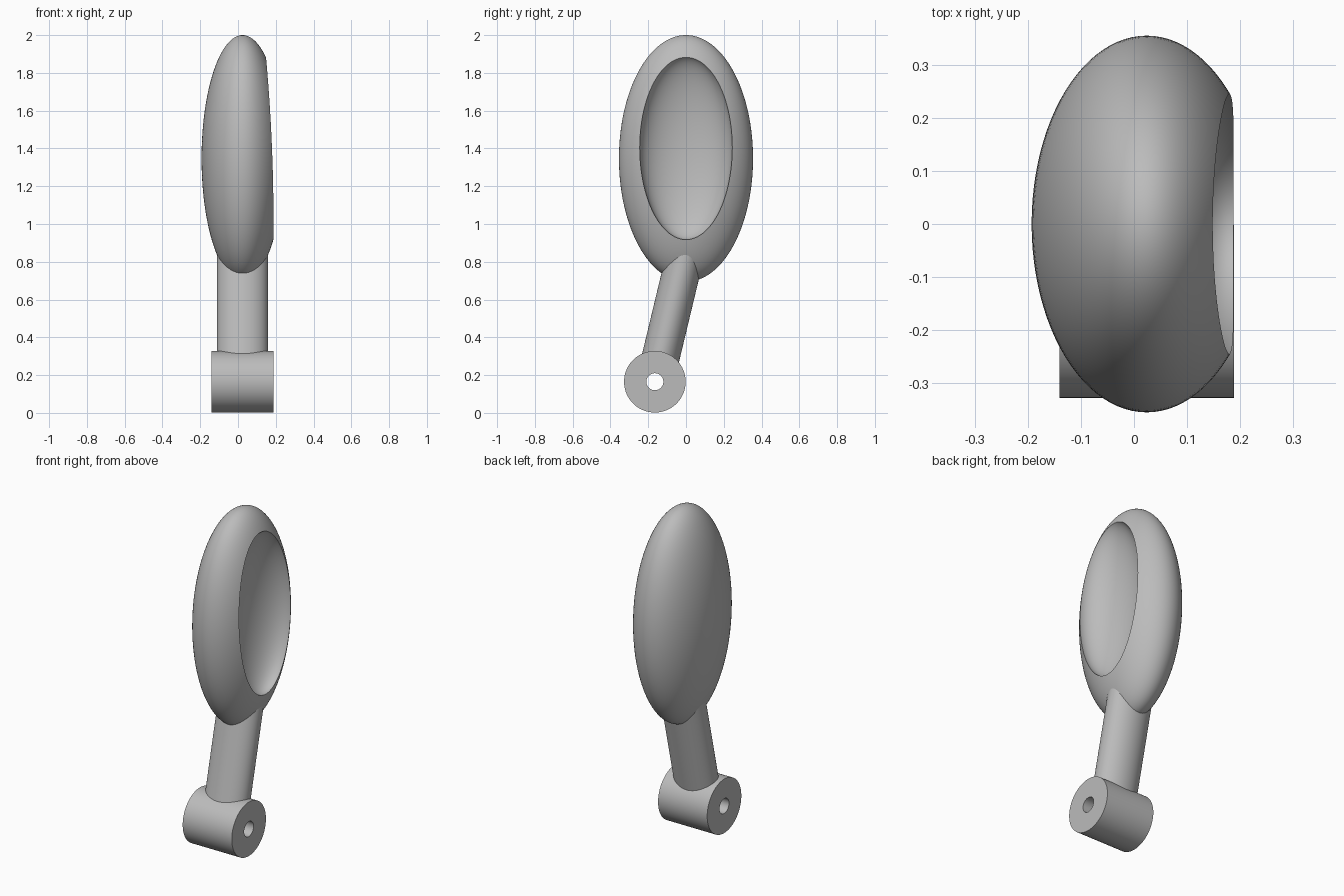
import bpy, bmesh, math
from mathutils import Matrix, Vector

cube = bpy.data.objects.get("Cube")
if cube:
    bpy.data.objects.remove(cube, do_unlink=True)

grey = bpy.data.materials.new("satin grey")
grey.use_nodes = True
colour = (0.5, 0.5, 0.5, 1)
grey.diffuse_color = colour
grey.node_tree.nodes["Principled BSDF"].inputs["Base Color"].default_value = colour

MID = 0.024                      # centre plane of the whole part
PIVOT = Vector((MID, -0.165, 0.165))


def make(name, bm):
    mesh = bpy.data.meshes.new(name)
    bm.to_mesh(mesh)
    bm.free()
    mesh.materials.append(grey)
    obj = bpy.data.objects.new(name, mesh)
    bpy.context.collection.objects.link(obj)
    return obj


def ellipsoid(name, centre, radii):
    bm = bmesh.new()
    place = Matrix.Translation(centre) @ Matrix.Diagonal((*radii, 1))
    bmesh.ops.create_uvsphere(bm, u_segments=96, v_segments=64, radius=1, matrix=place)
    return make(name, bm)


def cylinder(name, centre, axis, radii, length):
    bm = bmesh.new()
    turn = Vector(axis).to_track_quat("Z", "Y").to_matrix().to_4x4()
    place = Matrix.Translation(centre) @ turn @ Matrix.Diagonal((*radii, length, 1))
    bmesh.ops.create_cone(bm, cap_ends=True, segments=96, radius1=1, radius2=1,
                          depth=1, matrix=place)
    return make(name, bm)


def cut(obj, cutter):
    mod = obj.modifiers.new("cut", "BOOLEAN")
    mod.operation, mod.solver, mod.object = "DIFFERENCE", "EXACT", cutter
    bpy.context.view_layer.objects.active = obj
    bpy.ops.object.modifier_apply(modifier=mod.name)
    bpy.data.objects.remove(cutter, do_unlink=True)


# Oval head with a scooped dish in its left face
head = ellipsoid("oval_head", (MID, 0, 1.347), (0.217, 0.355, 0.653))
cut(head, ellipsoid("dish_cutter", (0.18, 0, 1.405), (0.15, 0.245, 0.488)))

# Pivot barrel with a through hole
barrel = cylinder("pivot_barrel", PIVOT, (1, 0, 0), (0.163, 0.163), 0.328)
cut(barrel, cylinder("hole_cutter", PIVOT, (1, 0, 0), (0.045, 0.045), 0.5))

# Leaning oval stem from the barrel into the head
lean = Vector((0, 0.24, 1)).normalized()
start, end = 0.1, 0.71
stem = cylinder("stem", PIVOT + lean * (start + end) / 2, lean, (0.135, 0.1), end - start)

# Smooth shading with crisp rims
bpy.ops.object.select_all(action="DESELECT")
for obj in (head, barrel, stem):
    obj.select_set(True)
bpy.context.view_layer.objects.active = head
bpy.ops.object.shade_smooth_by_angle(angle=math.radians(35))
